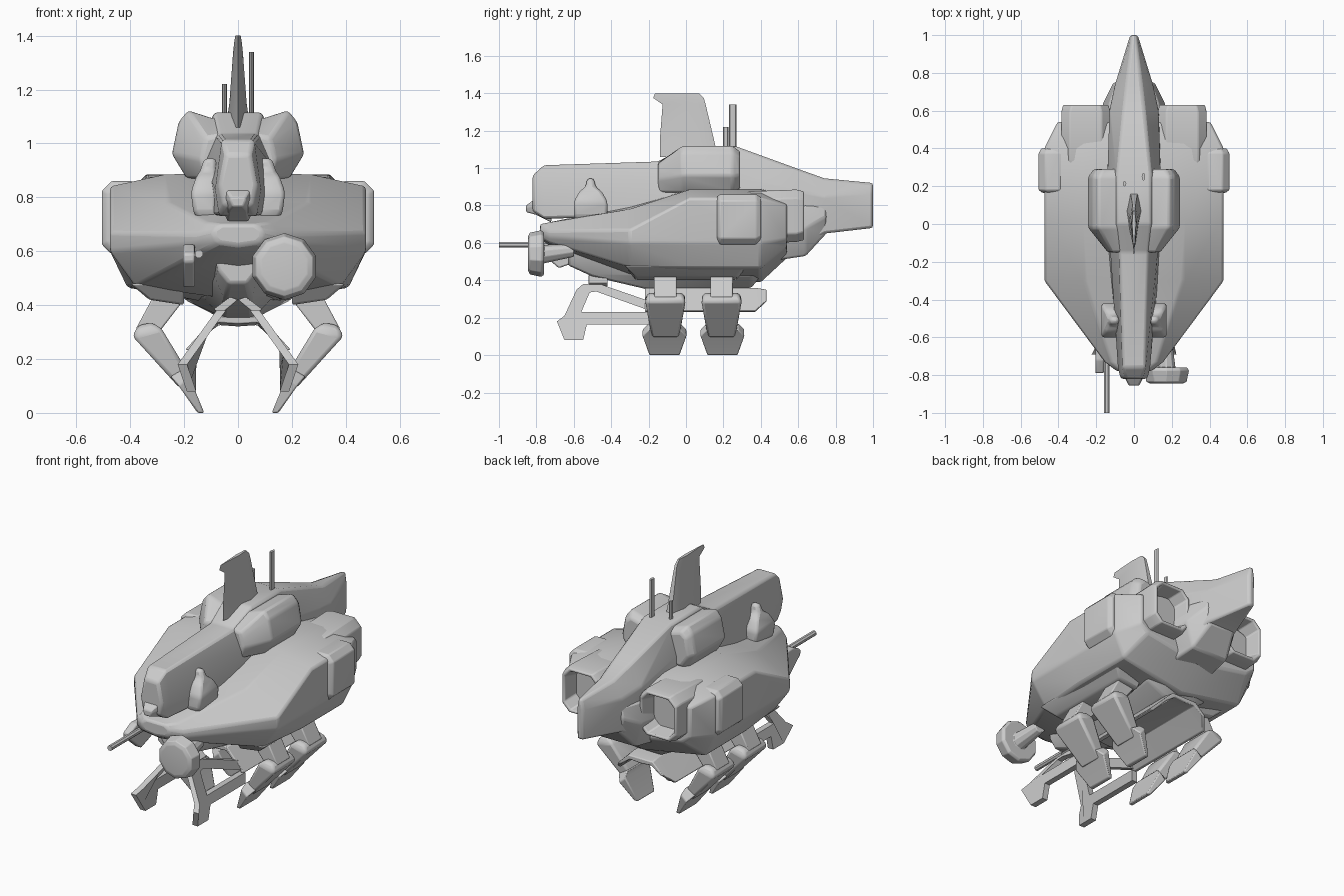
import bpy, bmesh, math


def build(name, rings, bevel=0.012, mirror=False):
    """Skin a list of equal-length point rings, cap both ends."""
    bm = bmesh.new()
    vs = [[bm.verts.new(p) for p in r] for r in rings]
    n = len(rings[0])
    for a, b in zip(vs, vs[1:]):
        for i in range(n):
            j = (i + 1) % n
            bm.faces.new((a[i], a[j], b[j], b[i]))
    bm.faces.new(vs[0][::-1])
    bm.faces.new(vs[-1])
    bmesh.ops.recalc_face_normals(bm, faces=bm.faces)
    me = bpy.data.meshes.new(name)
    bm.to_mesh(me)
    bm.free()
    ob = bpy.data.objects.new(name, me)
    bpy.context.collection.objects.link(ob)
    if mirror:
        ob.modifiers.new("Mirror", 'MIRROR').use_mirror_merge = False
    if bevel:
        b = ob.modifiers.new("Bevel", 'BEVEL')
        b.width, b.segments, b.limit_method = bevel, 2, 'ANGLE'
        b.angle_limit = math.radians(25)
    bpy.ops.object.select_all(action='DESELECT')
    bpy.context.view_layer.objects.active = ob
    ob.select_set(True)
    bpy.ops.object.shade_smooth_by_angle(angle=math.radians(32))
    return ob


def loft(name, sections, bevel=0.012):
    """Sections along y; each is half an outline (x, z), mirrored about x = 0."""
    rings = []
    for y, half in sections:
        full = half + [(-x, z) for x, z in reversed(half) if x > 0]
        rings.append([(x, y, z) for x, z in full])
    return build(name, rings, bevel)


def limb(name, y, rings, bevel=0.01):
    """Mirrored limb: each ring is outer (x, z), inner (x, z), half depth in y."""
    return build(name, [[(a, y - h, b), (a, y + h, b), (c, y + h, d), (c, y - h, d)]
                        for a, b, c, d, h in rings], bevel, True)


def box_ring(y, cx, cz, hw, hh, c):
    """Rectangle with cut corners in the x-z plane."""
    p = [(hw, hh - c), (hw - c, hh), (c - hw, hh), (-hw, hh - c),
         (-hw, c - hh), (c - hw, -hh), (hw - c, -hh), (hw, c - hh)]
    return [(cx + a, y, cz + b) for a, b in p]


def circle(y, cx, cz, r, n=10):
    return [(cx + r * math.cos(math.tau * (i + .5) / n), y,
             cz + r * math.sin(math.tau * (i + .5) / n)) for i in range(n)]


# Wide lower hull
loft("hull", [
    (-.78, [(0, .70), (.06, .70), (.09, .68), (.09, .65), (.07, .63), (0, .62)]),
    (-.73, [(0, .71), (.12, .71), (.155, .665), (.155, .63), (.13, .60), (0, .585)]),
    (-.30, [(0, .80), (.26, .78), (.475, .67), (.475, .60), (.38, .47), (0, .42)]),
    (.02, [(0, .89), (.27, .885), (.475, .84), (.475, .60), (.41, .465), (0, .39)]),
    (.40, [(0, .89), (.27, .885), (.475, .84), (.475, .60), (.41, .465), (0, .39)]),
    (.54, [(0, .86), (.24, .85), (.405, .80), (.405, .62), (.35, .58), (0, .52)])])

# Upper fuselage, nose to tail
half = lambda a, b, c, d, e, f: [(a, b), (c, d), (e, f)]
loft("fuselage", [
    (-.82, half(.045, .96, .07, .85, .055, .77)),
    (-.76, half(.06, 1.015, .085, .83, .07, .73)),
    (-.15, half(.075, 1.035, .125, .92, .14, .74)),
    (0, half(.09, 1.115, .13, .95, .15, .70)),
    (.27, half(.09, 1.115, .14, .95, .15, .60)),
    (.60, half(.055, .995, .13, .88, .13, .57)),
    (.74, half(.04, .945, .10, .85, .10, .65)),
    (1.0, half(.012, .92, .02, .86, .018, .68))], .02)
loft("chin", [(-.855, half(.025, .80, .03, .79, .02, .765)),
              (-.80, half(.05, .84, .055, .80, .035, .75)),
              (-.72, half(.06, .85, .07, .78, .04, .71))])

# Shoulder block and lower tail block
loft("shoulder", [
    (-.15, [(0, 1.03), (.08, 1.03), (.12, 1.02), (.13, .98), (.14, .94), (.12, .87)]),
    (-.02, [(0, 1.10), (.10, 1.095), (.185, 1.122), (.22, 1.08), (.245, .96), (.19, .87)]),
    (.25, [(0, 1.10), (.10, 1.095), (.185, 1.122), (.22, 1.08), (.245, .96), (.19, .87)]),
    (.29, [(0, 1.08), (.09, 1.07), (.165, 1.09), (.20, 1.06), (.215, .96), (.17, .89)])])
loft("tail_block", [
    (.30, half(.18, .80, .20, .65, .15, .48)),
    (.64, half(.13, .80, .165, .68, .12, .53)),
    (.75, half(.09, .80, .11, .74, .08, .65))])

# Engine nozzles and side bands
build("engine_nozzle", [
    box_ring(.30, .255, .735, .12, .13, .04), box_ring(.34, .255, .735, .13, .14, .045),
    box_ring(.59, .255, .745, .13, .14, .045), box_ring(.63, .255, .745, .12, .13, .045),
    box_ring(.63, .255, .745, .105, .115, .04), box_ring(.46, .255, .745, .075, .085, .04)],
    .006, True)
build("side_band", [
    box_ring(.165, .43, .725, .055, .12, .03), box_ring(.18, .43, .725, .075, .135, .035),
    box_ring(.375, .43, .725, .075, .135, .035), box_ring(.40, .43, .725, .06, .12, .03)],
    .006, True)

# Keel and roof-shaped belly plate
loft("keel", [
    (-.63, half(.08, .58, .075, .53, .035, .48)),
    (-.50, half(.10, .58, .085, .50, .05, .42)),
    (-.20, half(.16, .52, .13, .43, .055, .35)),
    (.35, half(.25, .52, .20, .42, .08, .36)),
    (.42, half(.24, .54, .20, .48, .12, .45))])
loft("belly_plate", [
    (-.22, [(0, .36), (.08, .36), (.195, .235), (.175, .23), (.075, .335), (0, .33)]),
    (.37, [(0, .36), (.08, .36), (.195, .235), (.175, .23), (.075, .335), (0, .33)]),
    (.43, [(0, .35), (.08, .35), (.145, .29), (.13, .285), (.07, .325), (0, .32)])], .005)

# Underside recess panel above the legs
limb("leg_mount", 0, [(.40, .48, .20, .48, .33), (.33, .42, .20, .40, .27)])

# Two leg pairs
for tag, y in (("front", -.11), ("rear", .19)):
    limb(tag + "_leg_strut", y, [(.31, .44, .20, .42, .06), (.38, .31, .30, .29, .06)], .006)
    limb(tag + "_leg_shin", y, [(.37, .325, .32, .335, .09), (.392, .285, .285, .315, .108),
                                (.215, .09, .185, .15, .075)], .014)
    limb(tag + "_leg_foot", y + (.005 if y > 0 else -.005),
         [(.25, .135, .19, .17, .085), (.22, .10, .183, .14, .118),
          (.15, .0, .125, .0, .08)], .006)

# Front skid frame: a sloped plate with a triangular opening
outline = [(-.65, .08), (-.69, .18), (-.65, .21), (-.585, .35), (-.55, .38), (-.46, .38),
           (-.2, .29), (-.2, .24), (-.48, .34), (-.515, .335), (-.56, .23), (-.2, .23),
           (-.2, .165), (-.53, .165), (-.55, .08)]
fx = lambda z: .08 + (.38 - z) * .72 if z > .17 else .19
build("skid_frame", [[(fx(z) - t, y, z) for y, z in outline] for t in (0, .035)], 0, True)
limb("skid_arm", -.47, [(.09, .385, .065, .365, .05), (.03, .43, .0, .42, .05)], .004)

# Side sensor pods on the nose
limb("nose_pod", -.51, [(.13, .70, .08, .70, .065), (.165, .74, .08, .74, .09),
                        (.175, .82, .08, .82, .09), (.155, .875, .08, .875, .06),
                        (.14, .90, .08, .90, .026), (.125, .945, .08, .945, .018)], .02)

# Dorsal fin: lens section swept upward
fin = []
for z, y0, y1, w in ((1.06, -.14, .17, .045), (1.15, -.14, .15, .032), (1.34, -.125, .105, .018),
                     (1.375, -.175, .095, .014), (1.40, -.165, .07, .010)):
    m = y0 + (y1 - y0) * .7
    fin.append([(0, y0, z), (w, m, z), (w * .5, y1, z), (-w * .5, y1, z), (-w, m, z)])
build("dorsal_fin", fin, 0)

# Antennas
for name, x, y, top, r in (("tall_antenna", .05, .25, 1.34, .02),
                           ("short_antenna", -.05, .213, 1.22, .014)):
    build(name, [[(x + .009 * math.cos(math.tau * i / 8), y + r * math.sin(math.tau * i / 8), z)
                  for i in range(8)] for z in (1.07, top)], 0)

# Sensor dish under the nose
build("sensor_dish", [circle(-.845, .172, .543, .09), circle(-.835, .172, .543, .112),
                      circle(-.775, .172, .543, .125), circle(-.76, .172, .543, .115),
                      circle(-.76, .172, .54, .05), circle(-.60, .165, .56, .035)], .004)

# Gun with its mount
build("gun_barrel", [circle(-1.0, -.145, .59, .016, 8), circle(-.62, -.145, .59, .016, 8)], 0)
build("gun_mount", [[(x, -.79, .56), (x, -.79, .59), (x, -.72, .625), (x, -.58, .62),
                     (x, -.58, .50), (x, -.68, .465)] for x in (-.205, -.16)], .008)
